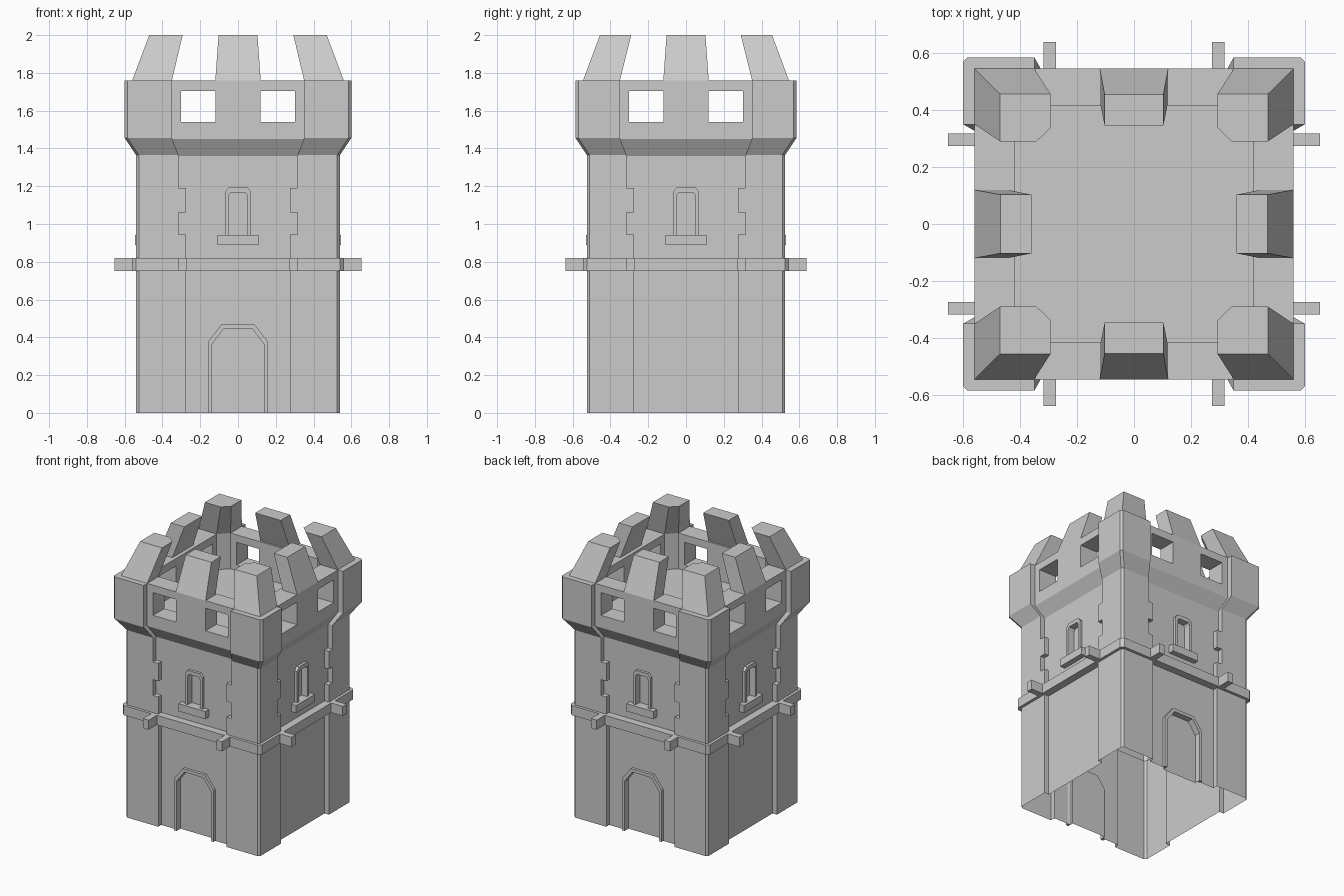
import bpy, bmesh

if "Cube" in bpy.data.objects:
    bpy.data.objects.remove(bpy.data.objects["Cube"])

HX, HY = 0.505, 0.49          # half sizes of the recessed wall


def loft(name, rings):
    """Skin a list of equal-length closed rings and cap both ends."""
    bm = bmesh.new()
    vs = [[bm.verts.new(p) for p in r] for r in rings]
    n = len(vs[0])
    for a, b in zip(vs, vs[1:]):
        for k in range(n):
            bm.faces.new((a[k], a[(k + 1) % n], b[(k + 1) % n], b[k]))
    bm.faces.new(vs[0])
    bm.faces.new(vs[-1])
    bmesh.ops.recalc_face_normals(bm, faces=bm.faces)
    me = bpy.data.meshes.new(name)
    bm.to_mesh(me)
    bm.free()
    ob = bpy.data.objects.new(name, me)
    bpy.context.collection.objects.link(ob)
    return ob


def side(i, u, o, z):
    """Point on side i (front, right, back, left): along, outward, up."""
    d = (HY, HX)[i % 2] + o
    return [(u, -d, z), (d, u, z), (-u, d, z), (-d, -u, z)][i]


def side_prism(name, i, profile, o0, o1):
    return loft(name, [[side(i, u, o, z) for u, z in profile] for o in (o0, o1)])


def rect(u0, u1, z0, z1):
    return [(u0, z0), (u1, z0), (u1, z1), (u0, z1)]


def plan(hx, hy, z, c=0.0):
    """Rectangular ring with optional cut corners."""
    if not c:
        return [(-hx, -hy, z), (hx, -hy, z), (hx, hy, z), (-hx, hy, z)]
    return [(-hx + c, -hy, z), (hx - c, -hy, z), (hx, -hy + c, z), (hx, hy - c, z),
            (hx - c, hy, z), (-hx + c, hy, z), (-hx, hy - c, z), (-hx, -hy + c, z)]


def combine(target, tool, op):
    m = target.modifiers.new("bool", 'BOOLEAN')
    m.operation, m.object, m.solver = op, tool, 'EXACT'
    bpy.context.view_layer.objects.active = target
    bpy.ops.object.modifier_apply(modifier=m.name)
    bpy.data.objects.remove(tool)


def arch(w, spring, top_w, top, base):
    return [(-w, base), (-w, spring), (-top_w, top), (top_w, top), (w, spring), (w, base)]


def arch_frame(name, i, outer, inner, proud):
    rings = [[side(i, *a) for a in ((p[0], 0, p[1]), (p[0], proud, p[1]),
                                    (q[0], proud, q[1]), (q[0], -0.005, q[1]))]
             for p, q in zip(outer, inner)]
    return loft(name, rings)


# main walls with the flared parapet
tower = loft("tower_walls", [plan(HX, HY, 0), plan(HX, HY, 1.36),
                             plan(0.56, 0.545, 1.45), plan(0.56, 0.545, 1.76)])

# corner piers with quoin blocks
CORNERS = [(1, 1), (1, -1), (-1, 1), (-1, -1)]


def pier_ring(sx, sy, inner, off, z):
    x, y, c = 0.54 + off, 0.525 + off, 0.015
    return [(sx * a, sy * b, z) for a, b in
            ((inner, inner), (x, inner), (x, y - c), (x - c, y), (inner, y))]


for sx, sy in CORNERS:
    for levels in (((0, .316, 0), (1.365, .316, 0), (1.455, .35, .06), (1.76, .35, .06)),
                   ((0, .275, 0), (.945, .275, 0)),
                   ((1.06, .275, 0), (1.19, .275, 0))):
        combine(tower, loft("pier", [pier_ring(sx, sy, n, o, z) for z, n, o in levels]), 'UNION')

# string course band
combine(tower, loft("band", [plan(.56, .545, .75, .02), plan(.56, .545, .82, .02)]), 'UNION')

# roof pit inside the parapet
combine(tower, loft("pit", [plan(.417, .415, 1.5, .066), plan(.417, .415, 1.9, .066)]), 'DIFFERENCE')

# parapet openings through opposite walls
for i in (0, 1):
    for s in (-1, 1):
        u = sorted((s * .12, s * .302))
        combine(tower, side_prism("opening", i, rect(*u, 1.54, 1.705), -1.3, .3), 'DIFFERENCE')

# windows on every side, doors at front and back
NAMES = ("front", "right", "back", "left")
win_out, win_in = arch(.07, 1.17, .047, 1.195, .94), arch(.05, 1.15, .04, 1.167, .94)
door_out, door_in = arch(.16, .375, .088, .468, 0), arch(.138, .362, .076, .445, 0)
for i, nm in enumerate(NAMES):
    combine(tower, side_prism("cut", i, win_in, -.03, .1), 'DIFFERENCE')
    arch_frame("window_frame_" + nm, i, win_out, win_in, .02)
    side_prism("window_sill_" + nm, i, rect(-.108, .108, .888, .943), 0, .04)
    if i % 2 == 0:
        combine(tower, side_prism("cut", i, arch(.138, .362, .076, .445, -.1), -.025, .1), 'DIFFERENCE')
        arch_frame("door_frame_" + nm, i, door_out, door_in, .02)
    # beam ends
    for s in (-1, 1):
        side_prism("beam_end_" + nm, i, rect(s * .295 - .022, s * .295 + .022, .75, .82), .05, .148)
    # middle merlon leaning inward
    loft("merlon_" + nm, [
        [side(i, u, o, 1.76) for u, o in ((-.12, .055), (.12, .055), (.12, -.06), (-.12, -.06))],
        [side(i, u, o, 2.0) for u, o in ((-.103, -.036), (.103, -.036), (.103, -.145), (-.103, -.145))]])

# corner merlons leaning inward
for sx, sy in CORNERS:
    base = ((.56, .545), (.35, .545), (.35, .415), (.417, .35), (.56, .35))
    top = ((.47, .456), (.293, .456), (.293, .338), (.342, .29), (.47, .29))
    loft("corner_merlon", [[(sx * x, sy * y, z) for x, y in r] for r, z in ((base, 1.76), (top, 2.0))])

# open the underside
bm = bmesh.new()
bm.from_mesh(tower.data)
bottom = [f for f in bm.faces if abs(f.normal.z) > .9 and f.calc_center_median().z < .001]
bmesh.ops.delete(bm, geom=bottom, context='FACES')
bm.to_mesh(tower.data)
bm.free()
